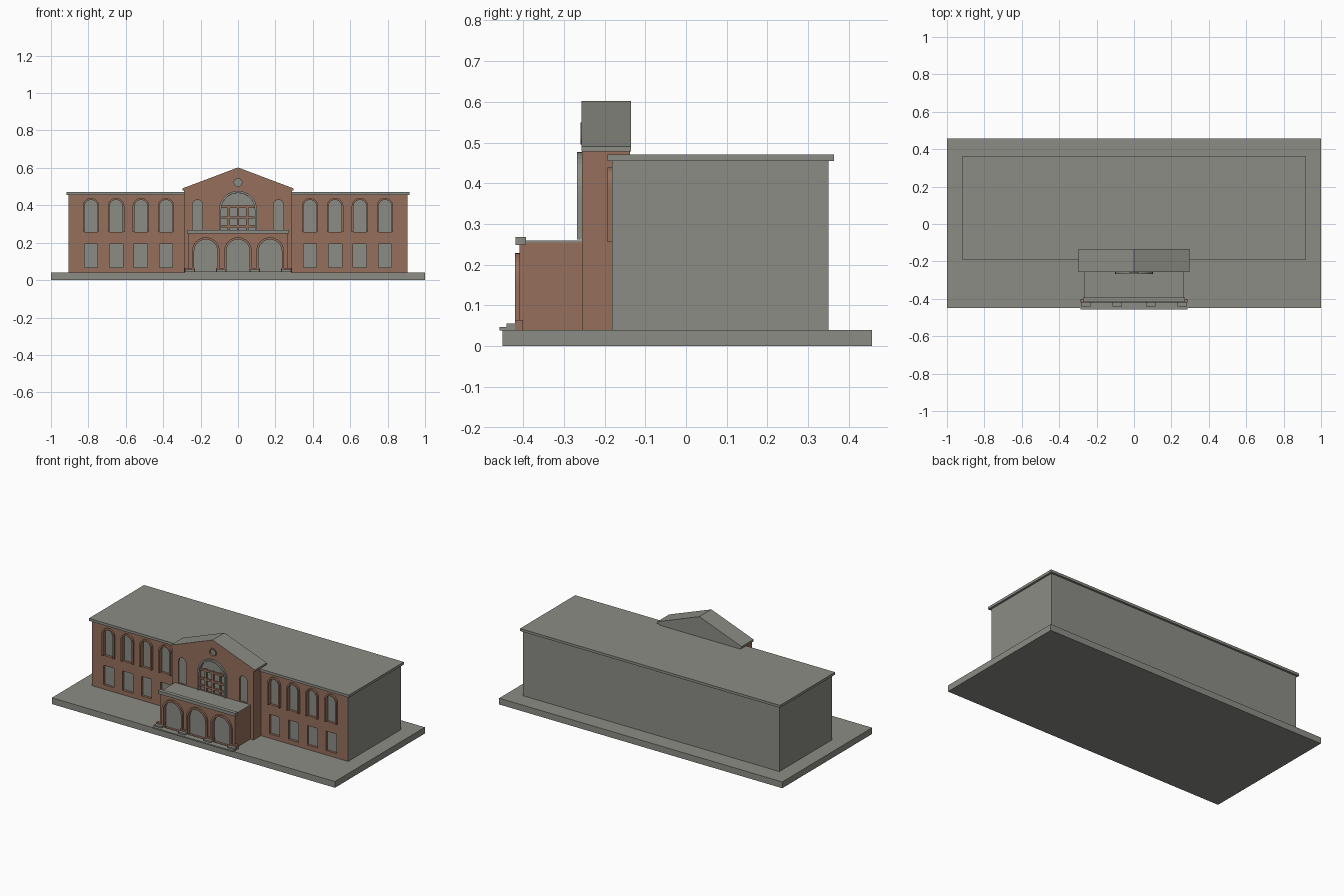
import bpy, math

if "Cube" in bpy.data.objects:
    bpy.data.objects.remove(bpy.data.objects["Cube"])


def material(name, rgb):
    m = bpy.data.materials.new(name)
    m.diffuse_color = (*rgb, 1)
    m.use_nodes = True
    m.node_tree.nodes["Principled BSDF"].inputs["Base Color"].default_value = m.diffuse_color
    return m


STONE = material("warm grey stone", (0.262, 0.262, 0.235))
BRICK = material("brown brick", (0.305, 0.162, 0.107))


def add(name, mesh, *mats):
    ob = bpy.data.objects.new(name, mesh)
    bpy.context.collection.objects.link(ob)
    mesh.materials.clear()
    for m in mats:
        mesh.materials.append(m)
    for p in mesh.polygons:
        p.material_index = 0
        p.use_smooth = False
    return ob


def box(name, x0, x1, y0, y1, z0, z1, mat):
    v = [(x, y, z) for x in (x0, x1) for y in (y0, y1) for z in (z0, z1)]
    f = [(0, 1, 3, 2), (4, 6, 7, 5), (0, 4, 5, 1), (2, 3, 7, 6), (0, 2, 6, 4), (1, 5, 7, 3)]
    me = bpy.data.meshes.new(name)
    me.from_pydata(v, [], f)
    return add(name, me, mat)


def panel(name, outlines, y0, y1, *mats):
    """Upright slab between y0 and y1; inner outlines become holes."""
    cu = bpy.data.curves.new(name, "CURVE")
    cu.dimensions = "2D"
    cu.fill_mode = "BOTH"
    cu.extrude = (y1 - y0) / 2
    for pts in outlines:
        s = cu.splines.new("POLY")
        s.points.add(len(pts) - 1)
        for p, (x, z) in zip(s.points, pts):
            p.co = (x, z, 0, 1)
        s.use_cyclic_u = True
    tmp = bpy.data.objects.new("tmp", cu)
    bpy.context.collection.objects.link(tmp)
    dg = bpy.context.evaluated_depsgraph_get()
    me = bpy.data.meshes.new_from_object(tmp.evaluated_get(dg))
    bpy.data.objects.remove(tmp)
    for v in me.vertices:
        x, z, d = v.co
        v.co = (x, (y0 + y1) / 2 - d, z)
    me.update()
    return add(name, me, *mats)


def rect(x0, x1, z0, z1):
    return [(x0, z0), (x1, z0), (x1, z1), (x0, z1)]


def arch(cx, r, z0, spring, n=16):
    top = [(cx + r * math.cos(math.pi * i / n), spring + r * math.sin(math.pi * i / n))
           for i in range(n + 1)]
    return [(cx - r, z0), (cx + r, z0)] + top


def arch_band(cx, r_in, r_out, z0, spring):
    """Arched moulding, open at the bottom."""
    return arch(cx, r_out, z0, spring)[1:] + [(cx - r_out, z0)] + \
        [(cx - r_in, z0)] + arch(cx, r_in, z0, spring)[:1:-1] + [(cx + r_in, z0)]


def circle(cx, cz, r, n=24):
    return [(cx + r * math.cos(2 * math.pi * i / n), cz + r * math.sin(2 * math.pi * i / n))
            for i in range(n)]


# Base, main block and flat roof
box("base_slab", -1, 1, -0.45, 0.457, 0, 0.04, STONE)
box("main_block", -0.905, 0.905, -0.166, 0.35, 0.04, 0.456, STONE)
box("flat_roof", -0.918, 0.918, -0.193, 0.363, 0.455, 0.471, STONE)

# Brick front with window openings on both wings
WINDOWS = [s * x for s in (-1, 1) for x in (0.385, 0.519, 0.652, 0.786)]
holes = [arch(x, 0.034, 0.256, 0.398) for x in WINDOWS]
holes += [rect(x - 0.036, x + 0.036, 0.068, 0.192) for x in WINDOWS]
front = panel("brick_front", [rect(-0.905, 0.905, 0.04, 0.456)] + holes,
              -0.181, -0.166, BRICK, STONE)
for p in front.data.polygons:
    if abs(p.center.x) > 0.9:
        p.material_index = 1
for i, x in enumerate(WINDOWS):
    panel(f"window_surround_{i}", [arch_band(x, 0.034, 0.044, 0.256, 0.395)],
          -0.193, -0.18, BRICK)

# Central gabled pavilion
GABLE = [(-0.288, 0.04), (0.288, 0.04), (0.288, 0.485), (0, 0.593), (-0.288, 0.485)]
body = panel("pavilion_body", [GABLE], -0.241, -0.137, BRICK, STONE)
for p in body.data.polygons:
    if p.center.y > -0.14:
        p.material_index = 1
openings = [arch(0, 0.09, 0.262, 0.375, 24), circle(0, 0.522, 0.021)]
openings += [arch(s * 0.216, 0.027, 0.262, 0.402) for s in (-1, 1)]
panel("pavilion_front", [GABLE] + openings, -0.255, -0.241, BRICK)
for i, o in enumerate(openings):
    panel(f"pavilion_pane_{i}", [o], -0.246, -0.24, STONE)
panel("round_window_ring", [circle(0, 0.522, 0.027), circle(0, 0.522, 0.021)],
      -0.259, -0.254, BRICK)

# Pitched roof with a brick front edge
roof = panel("pavilion_roof", [[(-0.298, 0.478), (-0.286, 0.478), (0, 0.588), (0.286, 0.478),
                                (0.298, 0.478), (0.298, 0.490), (0, 0.602), (-0.298, 0.490)]],
             -0.256, -0.135, STONE, BRICK)
for p in roof.data.polygons:
    if p.center.y < -0.25:
        p.material_index = 1

# Great arched window: stone surround and brick glazing bars
panel("great_window_surround", [arch_band(0, 0.09, 0.101, 0.262, 0.376)], -0.268, -0.254, STONE)
for i, x in enumerate((-0.05, 0, 0.05)):
    box(f"upright_bar_{i}", x - 0.006, x + 0.006, -0.257, -0.24, 0.262, 0.402, BRICK)
for i, z in enumerate((0.288, 0.335, 0.392)):
    box(f"cross_bar_{i}", -0.088, 0.088, -0.256, -0.24, z - 0.006, z + 0.006, BRICK)

# Entrance porch with three arches
ARCHES = (-0.172, 0, 0.172)
box("porch_body", -0.266, 0.266, -0.388, -0.241, 0.04, 0.254, BRICK)
box("porch_roof", -0.266, 0.266, -0.405, -0.25, 0.253, 0.259, STONE)
panel("porch_front", [rect(-0.266, 0.266, 0.0401, 0.254)] +
      [arch(x, 0.062, 0.042, 0.155) for x in ARCHES], -0.408, -0.388, BRICK)
for i, x in enumerate(ARCHES):
    panel(f"porch_door_{i}", [arch(x, 0.062, 0.042, 0.155)], -0.394, -0.386, STONE)
    panel(f"porch_arch_{i}", [arch_band(x, 0.062, 0.074, 0.042, 0.155)], -0.42, -0.407, BRICK)
box("porch_coping", -0.272, 0.272, -0.418, -0.393, 0.248, 0.268, STONE)

# Pier footings and front step
for i, x in enumerate((-0.258, -0.09, 0.09, 0.258)):
    box(f"pier_base_{i}", x - 0.027, x + 0.027, -0.42, -0.40, 0.04, 0.065, BRICK)
    box(f"pier_step_{i}", x - 0.025, x + 0.025, -0.441, -0.419, 0.04, 0.056, STONE)
box("front_step", -0.285, 0.285, -0.458, -0.42, 0.039, 0.047, STONE)
